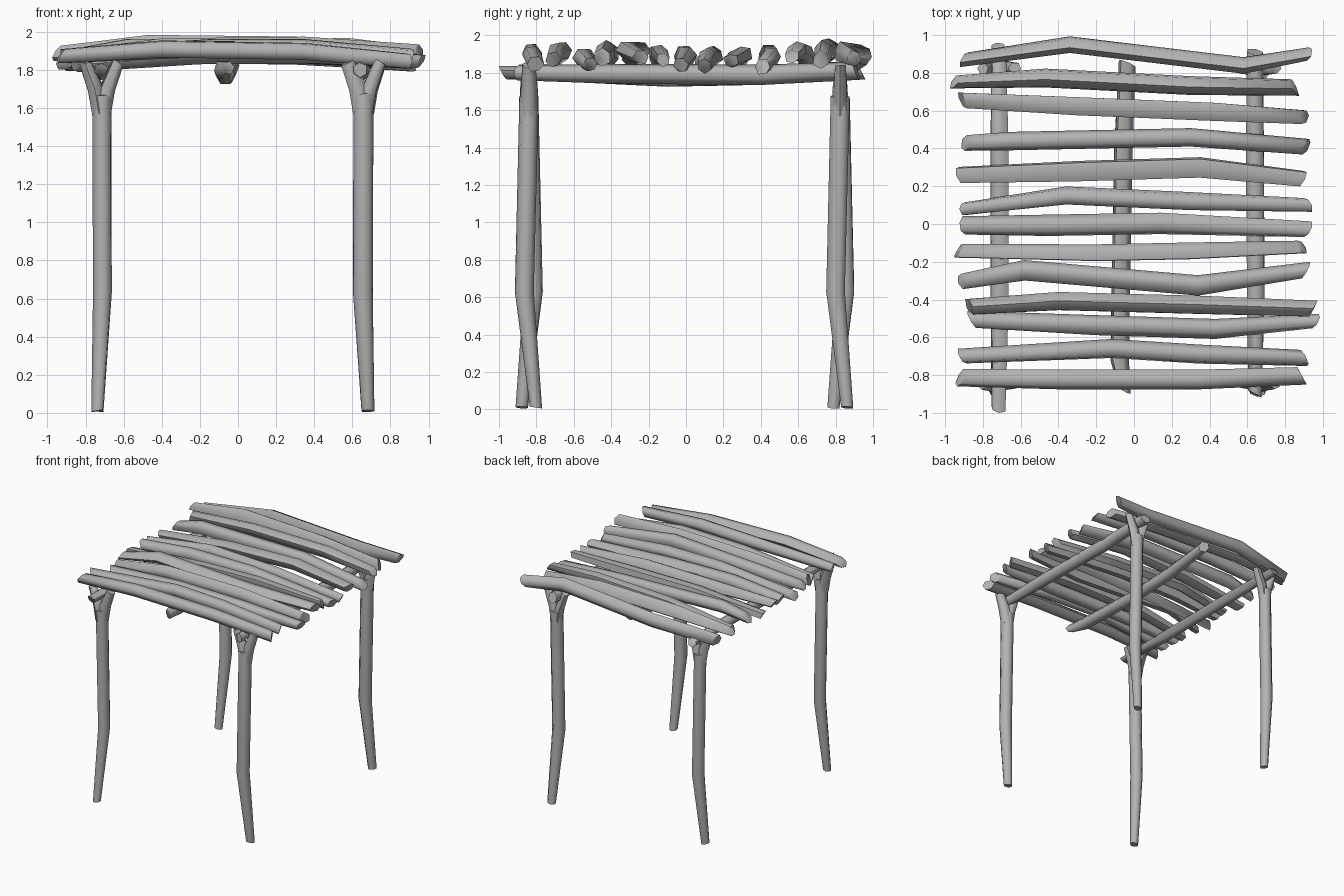
import bpy, bmesh, math, random
from mathutils import Vector

random.seed(4)
if "Cube" in bpy.data.objects:
    bpy.data.objects.remove(bpy.data.objects["Cube"], do_unlink=True)

# One weathered wood colour
wood = bpy.data.materials.new("grey_wood")
wood.use_nodes = True
wood.diffuse_color = (0.45, 0.45, 0.45, 1)
wood.node_tree.nodes["Principled BSDF"].inputs["Base Color"].default_value = wood.diffuse_color


def branch(name, points, radii, sides=6, rough=0.12, slant=0.0):
    """Loft a crooked log through the points; slant cuts its ends obliquely."""
    points = [Vector(p) for p in points]
    axis = (points[-1] - points[0]).normalized()
    helper = Vector((0, 1, 0)) if abs(axis.y) < 0.8 else Vector((1, 0, 0))
    across = axis.cross(helper).normalized()
    upward = axis.cross(across)
    turn = random.uniform(0, math.tau)
    bumps = [1 + random.uniform(-rough, rough) for _ in range(sides)]
    bm = bmesh.new()
    rings = []
    for index, (point, radius) in enumerate(zip(points, radii)):
        at_end = index in (0, len(points) - 1)
        tilt = random.uniform(0, math.tau)
        ring = []
        for side in range(sides):
            angle = turn + math.tau * side / sides
            spread = across * math.cos(angle) + upward * math.sin(angle)
            place = point + spread * radius * bumps[side]
            if at_end:
                place += axis * slant * math.cos(angle - tilt)
            ring.append(bm.verts.new(place))
        rings.append(ring)
    for low, high in zip(rings, rings[1:]):
        for side in range(sides):
            after = (side + 1) % sides
            bm.faces.new((low[side], low[after], high[after], high[side]))
    bm.faces.new(list(reversed(rings[0])))
    bm.faces.new(rings[-1])
    bmesh.ops.recalc_face_normals(bm, faces=bm.faces)
    mesh = bpy.data.meshes.new(name)
    bm.to_mesh(mesh)
    bm.free()
    mesh.materials.append(wood)
    log = bpy.data.objects.new(name, mesh)
    bpy.context.collection.objects.link(log)
    log.select_set(True)
    bpy.context.view_layer.objects.active = log
    return log


bpy.ops.object.select_all(action="DESELECT")

# Four bent posts, each ending in a fork that holds a beam
for side_name, x, lean in (("left", 0.66, 1), ("right", -0.715, -1)):
    for end_name, y in (("front", -0.84), ("back", 0.825)):
        name = f"{end_name}_{side_name}_post"
        branch(name,
               [(x + 0.023 * lean, y + 0.037 * lean, 0.01),
                (x - 0.003 * lean, y - 0.025 * lean, 0.63),
                (x, y, 1.67)],
               [0.034, 0.052, 0.053], sides=8, rough=0.05, slant=0.006)
        for prong in (-1, 1):
            branch(name + "_fork",
                   [(x + prong * 0.01, y, 1.58),
                    (x + prong * 0.03, y, 1.7),
                    (x + prong * 0.085, y, 1.84)],
                   [0.044, 0.044, 0.034], slant=0.01)

# Three beams running front to back
branch("right_beam", [(-0.72, -0.98, 1.80), (-0.715, -0.4, 1.79),
                      (-0.715, 0.4, 1.795), (-0.72, 0.94, 1.80)],
       [0.038, 0.05, 0.05, 0.04], slant=0.02)
branch("middle_beam", [(-0.055, -0.88, 1.81), (-0.08, -0.72, 1.80), (-0.07, -0.1, 1.77),
                       (-0.06, 0.4, 1.78), (-0.04, 0.85, 1.82)],
       [0.035, 0.05, 0.05, 0.05, 0.045], slant=0.02)
branch("left_beam", [(0.64, -0.9, 1.80), (0.645, -0.4, 1.795),
                     (0.64, 0.4, 1.79), (0.64, 0.91, 1.81)],
       [0.038, 0.05, 0.052, 0.045], slant=0.02)

# Roof poles: height, then the x and y of each end and bend
poles = [
    (1.88, (-0.9, 0.87), (-0.34, 0.95), (0.58, 0.84), (0.92, 0.9)),
    (1.9, (-0.95, 0.75), (-0.47, 0.77), (0.3, 0.73), (0.85, 0.72)),
    (1.89, (-0.91, 0.66), (-0.3, 0.63), (0.43, 0.6), (0.9, 0.57)),
    (1.87, (-0.89, 0.43), (-0.66, 0.44), (0.3, 0.46), (0.91, 0.41)),
    (1.87, (-0.92, 0.26), (-0.3, 0.28), (0.35, 0.3), (0.89, 0.24)),
    (1.87, (-0.9, 0.08), (-0.36, 0.15), (0.3, 0.12), (0.92, 0.1)),
    (1.87, (-0.9, -0.01), (-0.45, -0.01), (0.14, 0), (0.92, -0.03)),
    (1.88, (-0.93, -0.14), (-0.2, -0.15), (0.3, -0.14), (0.89, -0.12)),
    (1.9, (-0.91, -0.3), (-0.58, -0.24), (0.34, -0.32), (0.91, -0.24)),
    (1.89, (-0.87, -0.44), (-0.4, -0.41), (0.35, -0.43), (0.95, -0.45)),
    (1.86, (-0.86, -0.5), (-0.2, -0.53), (0.43, -0.55), (0.96, -0.51)),
    (1.89, (-0.91, -0.7), (-0.12, -0.66), (0.35, -0.69), (0.9, -0.71)),
    (1.88, (-0.92, -0.82), (-0.4, -0.83), (0.35, -0.83), (0.89, -0.81)),
]
for number, (height, *path) in enumerate(poles, start=1):
    slope = random.uniform(-0.02, 0.02)
    rise = (-0.025, 0.02, 0.02, -0.02)
    points = [(x, y, height + lift + slope * x) for (x, y), lift in zip(path, rise)]
    radii = [random.uniform(0.036, 0.046), 0.052, 0.052, random.uniform(0.034, 0.046)]
    branch(f"roof_pole_{number}", points, radii, rough=0.16, slant=0.025)

# Rounded bark with crisp cut ends
bpy.ops.object.shade_smooth_by_angle(angle=math.radians(66))
